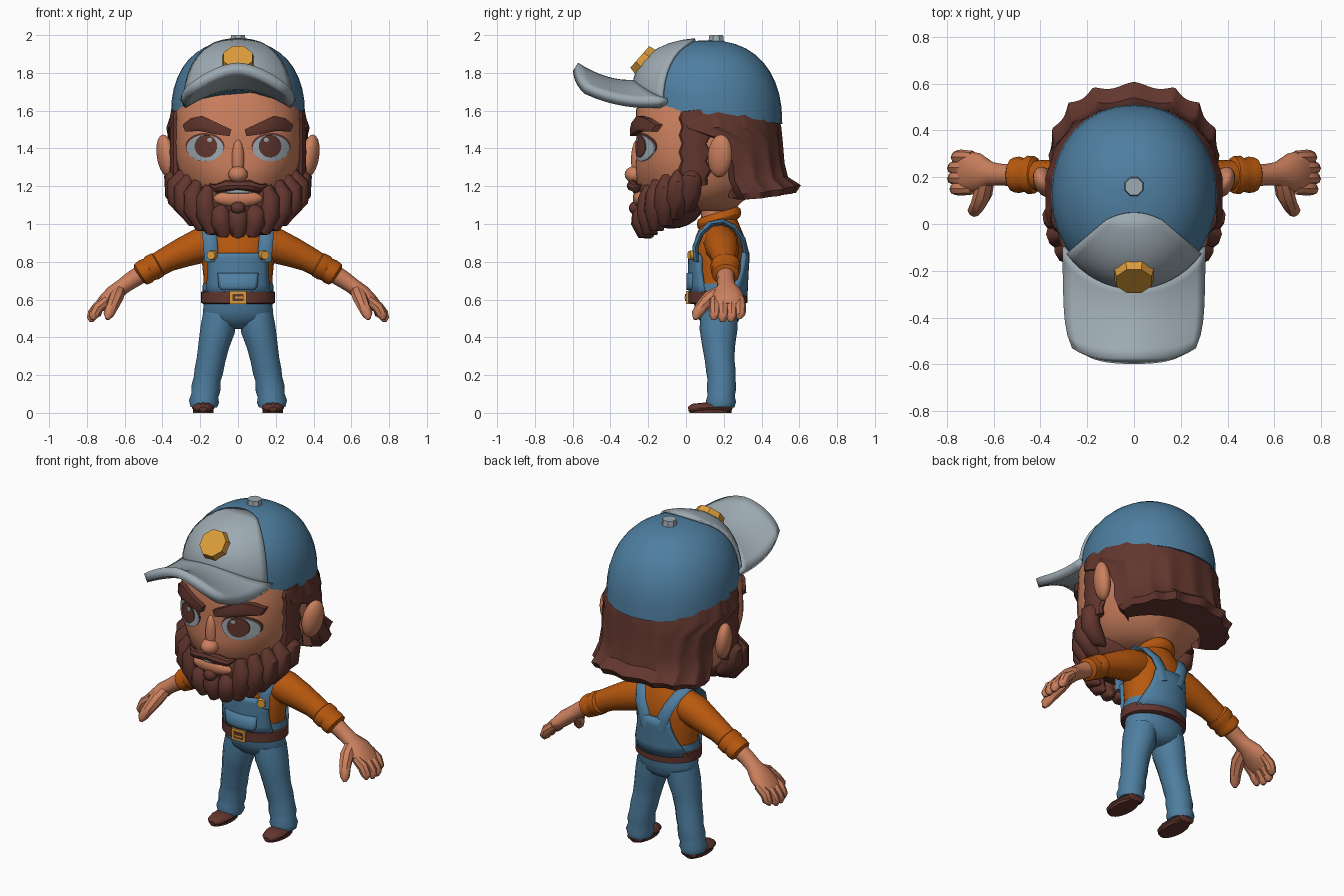
import bpy, bmesh, math
from math import sin, cos, pi, radians
from mathutils import Vector, Matrix, Euler

if "Cube" in bpy.data.objects:
    bpy.data.objects.remove(bpy.data.objects["Cube"])


def material(name, rgb):
    m = bpy.data.materials.new(name)
    m.diffuse_color = [((c / 255 + .055) / 1.055) ** 2.4 for c in rgb] + [1]
    m.use_nodes = True
    m.node_tree.nodes["Principled BSDF"].inputs["Base Color"].default_value = m.diffuse_color
    return m


BLUE = material("denim blue", (78, 126, 160))
GREY = material("light grey", (157, 170, 178))
ORANGE = material("shirt orange", (184, 88, 14))
SKIN = material("skin", (204, 128, 94))
BROWN = material("hair brown", (98, 54, 46))
GOLD = material("gold", (220, 156, 58))


def finish(name, bm, mat, mirror=False, angle=40, solid=0):
    bmesh.ops.recalc_face_normals(bm, faces=bm.faces)
    for side in ([1, -1] if mirror else [1]):
        if side < 0:
            bmesh.ops.scale(bm, vec=(-1, 1, 1), verts=bm.verts)
            bmesh.ops.reverse_faces(bm, faces=bm.faces)
        full = name + ("" if not mirror else "_left" if side > 0 else "_right")
        me = bpy.data.meshes.new(full)
        bm.to_mesh(me)
        me.materials.append(mat)
        me.shade_smooth()
        me.set_sharp_from_angle(angle=radians(angle))
        ob = bpy.data.objects.new(full, me)
        bpy.context.collection.objects.link(ob)
        if solid:
            mod = ob.modifiers.new("thickness", "SOLIDIFY")
            mod.thickness, mod.offset = solid, 0
    bm.free()


def loft(name, rows, mat, closed=True, **kw):
    """Skin rows of points; closed rows are capped at both ends."""
    bm = bmesh.new()
    vs = [[bm.verts.new(p) for p in r] for r in rows]
    n = len(rows[0])
    for a, b in zip(vs, vs[1:]):
        for i in range(n if closed else n - 1):
            k = (i + 1) % n
            bm.faces.new((a[i], a[k], b[k], b[i]))
    if closed:
        bm.faces.new(vs[0])
        bm.faces.new(vs[-1])
    finish(name, bm, mat, **kw)


def spow(v, p):
    return math.copysign(abs(v) ** p, v)


def rings(name, table, mat, n=32, **kw):
    """Stack of rounded outlines: z, centre y, x radius, y radius, squareness (2 = ellipse)."""
    loft(name, [[(rx * spow(sin(2 * pi * i / n), 2 / e), cy - ry * spow(cos(2 * pi * i / n), 2 / e), z)
                 for i in range(n)] for z, cy, rx, ry, e in table], mat, **kw)


def tube(name, pts, radii, mat, ref=(0, 1, 0), n=12, **kw):
    """Swept ellipse; radii are (along ref, across)."""
    pts, rows = [Vector(p) for p in pts], []
    for i, p in enumerate(pts):
        t = (pts[min(i + 1, len(pts) - 1)] - pts[max(i - 1, 0)]).normalized()
        s = (Vector(ref) - t * t.dot(Vector(ref))).normalized()
        u = t.cross(s)
        a, b = radii[i] if isinstance(radii[i], tuple) else (radii[i], radii[i])
        rows.append([p + s * a * cos(2 * pi * k / n) + u * b * sin(2 * pi * k / n) for k in range(n)])
    loft(name, rows, mat, **kw)


def place(loc, rot, scale):
    return Matrix.LocRotScale(Vector(loc), Euler(rot), Vector(scale))


def ball(name, loc, scale, mat, rot=(0, 0, 0), seg=16, **kw):
    bm = bmesh.new()
    bmesh.ops.create_uvsphere(bm, u_segments=seg, v_segments=seg // 2 + 2, radius=1, matrix=place(loc, rot, scale))
    finish(name, bm, mat, **kw)


def disc(name, loc, r, depth, mat, rot=(0, 0, 0), seg=8, taper=.88, scale=(1, 1, 1), **kw):
    bm = bmesh.new()
    bmesh.ops.create_cone(bm, cap_ends=True, segments=seg, radius1=r, radius2=r * taper, depth=depth,
                          matrix=place(loc, rot, scale) @ Matrix.Rotation(pi / seg, 4, 'Z'))
    finish(name, bm, mat, **kw)


def box(name, loc, size, mat, **kw):
    bm = bmesh.new()
    bmesh.ops.create_cube(bm, size=1, matrix=place(loc, (0, 0, 0), size))
    finish(name, bm, mat, **kw)


def surf_y(table, x, z, side=-1):
    """y of the front (-1) or back (+1) of a ring stack."""
    for a, b in zip(table, table[1:]):
        if z <= b[0]:
            break
    f = (z - a[0]) / (b[0] - a[0])
    _, cy, rx, ry, e = [p + (q - p) * f for p, q in zip(a, b)]
    return cy + side * ry * max(0, 1 - abs(x / rx) ** e) ** (1 / e)


# Head, neck, ears and nose
HEAD = [(1.07, .12, .12, .13, 2), (1.12, .06, .24, .24, 2), (1.2, .08, .3, .34, 2), (1.3, .085, .325, .352, 2.3),
        (1.36, .09, .333, .353, 2.6), (1.45, .09, .335, .353, 2.6), (1.6, .1, .335, .365, 2.5), (1.72, .11, .3, .34, 2.2)]
rings("head", HEAD, SKIN, n=48)
rings("neck", [(.96, .17, .09, .085, 2), (1.16, .16, .09, .09, 2)], SKIN, n=16)
ball("ear", (.382, .18, 1.36), (.045, .068, .115), SKIN, rot=(-.12, .12, -.35), mirror=True)
ball("nose_tip", (0, -.27, 1.262), (.052, .055, .045), SKIN)
ball("nose_bridge", (0, -.255, 1.34), (.034, .036, .11), SKIN)


def face_plate(name, outline, off, mat, **kw):
    """Plate that follows the face, from an x/z outline."""
    mx, mz = [sum(p[k] for p in outline) / len(outline) for k in (0, 1)]
    rows = []
    for s, d in ((1, -.01), (1, off), (.66, off * 1.05), (.33, off * 1.1), (.05, off * 1.1)):
        pts = [(mx + (x - mx) * s, mz + (z - mz) * s) for x, z in outline]
        rows.append([(x, surf_y(HEAD, x, z) - d, z) for x, z in pts])
    loft(name, rows, mat, mirror=True, **kw)


def oval(x, z, a, b, n=20):
    return [(x + a * cos(2 * pi * i / n), z + b * sin(2 * pi * i / n)) for i in range(n)]


# Eyes and brows
face_plate("lash_line", oval(.175, 1.412, .104, .07), .003, BROWN)
face_plate("eye_white", oval(.175, 1.402, .098, .07), .007, GREY)
face_plate("iris", oval(.17, 1.412, .06, .06), .012, BROWN)
face_plate("eye_glint", oval(.15, 1.445, .014, .012, 8), .016, GREY)
face_plate("eyebrow", [(.035, 1.5), (.045, 1.465), (.12, 1.475), (.2, 1.492), (.28, 1.49), (.293, 1.525),
                       (.25, 1.56), (.19, 1.573), (.11, 1.535)], .034, BROWN)

# Mouth and moustache
ball("lower_lip", (0, -.247, 1.135), (.13, .035, .045), SKIN)
ball("teeth", (0, -.262, 1.172), (.09, .02, .014), GREY, seg=12)
tube("moustache", [(-.01, -.285, 1.205), (.06, -.285, 1.203), (.115, -.262, 1.188), (.152, -.238, 1.208)],
     [.022, .03, .024, .006], BROWN, ref=(0, 0, 1), n=8, mirror=True)

# Beard made of lobes around the jaw
ball("beard_base", (0, -.08, 1.12), (.31, .18, .145), BROWN, seg=20)
ball("chin_tuft", (0, -.268, 1.085), (.04, .035, .035), BROWN, seg=10)
for i in range(-6, 7):
    th = radians(14.2 * i)
    s, c = spow(sin(th), .94), cos(th) ** .94
    top = 1.1 if abs(i) < 2 else 1.2 + .025 * (abs(i) - 2)
    low = .95 + .6 * (.26 - .26 * c)
    tube(f"beard_lobe_{i + 7}", [(.3 * s, .07 - .3 * c, top), (.34 * s, .06 - .293 * c, top * .72 + low * .28),
                                 (.336 * s, .05 - .287 * c, top * .36 + low * .64), (.27 * s, .04 - .26 * c, low),
                                 (.23 * s, .05 - .23 * c, low - .02)],
         [.028, .055, .057, .042, .008], BROWN, ref=(c, s, 0), n=10)

# Sideburns with a jagged front edge
tube("sideburn", [(.32 + .004 * (i % 2), .05 - .006 * (i % 2), 1.2 + .045 * i) for i in range(10)],
     [(.065, .03)] + [(.09, .042) if i % 2 else (.068, .036) for i in range(8)] + [(.07, .03)],
     BROWN, n=12, angle=30, mirror=True)

# Back hair with pleats, flared at the bottom: z, half sweep, x radius, y radius, pleat, lift at the back, power
HAIR = [(1.64, 112, .335, .355, 0, 0, 1), (1.51, 108, .385, .385, .02, 0, .9), (1.44, 82, .378, .392, .03, 0, .85),
        (1.32, 77, .372, .402, .03, 0, .82), (1.23, 77, .38, .42, .04, .02, .8), (1.155, 76, .392, .488, .05, .05, .76),
        (1.125, 72, .378, .462, .05, .04, .76), (1.14, 66, .29, .3, 0, 0, 1), (1.3, 66, .28, .29, 0, 0, 1)]
rows = []
for z, sweep, rx, ry, pleat, lift, p in HAIR:
    row = []
    for i in range(81):
        t = radians(sweep) * (i / 40 - 1)
        k = (1 - pleat * abs(sin(9 * t))) * (.86 if i in (0, 80) else 1)
        row.append((rx * k * spow(sin(t), p), .12 + ry * k * spow(cos(t), p), z + lift * max(0, cos(t)) ** 2))
    rows.append(row)
loft("back_hair", rows, BROWN, closed=False, angle=35)

# Cap dome, front panel, visor, button and badge
CY, RX, RY = .12, .355, .39


def cap_rim(t):
    return 1.576 + .047 * cos(t) + .085 * max(0, cos(t)) ** 3


def cap_point(t, a, off=0):
    r, f = max(0, cos(a)) ** .87, sin(a) ** .87
    p = .94 if cos(t) < 0 else 1
    base = cap_rim(t)
    return ((RX + off) * r * spow(sin(t), p), CY - (RY + off) * r * spow(cos(t), p), base + (1.972 + off - base) * f)


loft("cap_dome", [[cap_point(2 * pi * i / 32, a * pi / 20) for i in range(32)]
                  for a in (0, 1, 2, 3, 4, 5, 6, 7, 8, 9, 9.8)], BLUE)
rows = []
for i in range(17):
    t = radians(52) * (i / 8 - 1)
    qa, qb = 2.2 * (RX * sin(t)) ** 2, RY * cos(t)
    r = .07 / qb if qa < 1e-4 else (qb - math.sqrt(qb * qb - .28 * qa)) / (2 * qa)
    amax = math.acos(min(1, r) ** 1.15)
    rows.append([cap_point(t, amax * j / 8, .006) for j in range(9)])
loft("cap_front_panel", rows, GREY, closed=False, solid=.016)
rows = []
for j in range(9):
    v, row = j / 8, []
    for i in range(17):
        u = i / 8 - 1
        x = .292 * u
        t = math.asin(x / RX)
        y0, z0 = CY - (RY - .01) * cos(t), cap_rim(t) + .02 + .01 * cos(t) ** 3
        y1, z1 = -.585 + .05 * u ** 4, 1.832 - .12 * abs(u) ** 1.7
        row.append((x * (1 - .14 * v ** 6), y0 + (y1 - y0) * v, z0 + (z1 - z0) * v - .12 * v * (1 - v)))
    rows.append(row)
loft("cap_visor", rows, GREY, closed=False, solid=.052)
disc("cap_button", (0, .16, 1.981), .045, .038, GREY)
disc("cap_badge", (0, -.226, 1.868), .093, .05, GOLD, rot=(.85, 0, 0))

# Shirt, collar, sleeves and cuffs
TORSO = [(.6, .17, .178, .132, 2), (.72, .17, .183, .137, 2), (.84, .175, .195, .14, 2), (.93, .18, .185, .13, 2),
         (.99, .18, .14, .105, 2), (1.04, .18, .095, .085, 2)]
rings("shirt", TORSO, ORANGE, n=28)
rows = []
for i in range(10):
    b = 2 * pi * i / 10
    rows.append([((.088 + .026 * cos(b)) * sin(2 * pi * k / 20), .175 - (.092 + .026 * cos(b)) * cos(2 * pi * k / 20),
                  1.03 + .034 * sin(b) - .03 * cos(2 * pi * k / 20)) for k in range(20)])
loft("collar", rows + rows[:1], ORANGE)
tube("sleeve", [(.1, .18, .91), (.2, .19, .885), (.29, .2, .85), (.37, .205, .815), (.46, .21, .765)],
     [.09, .093, .08, .068, .062], ORANGE, mirror=True)
tube("cuff", [(.415, .21, .79), (.425, .21, .785), (.455, .21, .768), (.47, .21, .76), (.49, .21, .748),
              (.515, .21, .733), (.525, .21, .726)],
     [(.06, .055), (.08, .068), (.082, .07), (.072, .064), (.078, .068), (.074, .064), (.05, .045)], ORANGE, mirror=True)

# Forearms and hands
tube("forearm", [(.48, .21, .755), (.56, .21, .705), (.61, .215, .67), (.66, .222, .63), (.71, .222, .585), (.735, .222, .56)],
     [.05, .046, (.05, .042), (.08, .045), (.09, .038), (.085, .03)], SKIN, mirror=True)
for i in range(4):
    y, d = .152 + .045 * i, (.01, 0, 0, .015)[i]
    tube(f"finger_{i + 1}", [(.69, y, .6), (.74, y, .56), (.768 - d, y, .525), (.776 - d, y - .004, .5 + d), (.777 - d, y - .006, .482 + d)],
         [.026, .031, .029, .024, .01], SKIN, n=8, mirror=True)
tube("thumb", [(.63, .19, .645), (.645, .13, .61), (.665, .085, .565), (.685, .055, .52), (.692, .047, .495)],
     [.034, .04, .034, .028, .01], SKIN, ref=(1, 0, 0), n=8, mirror=True)


# Overalls: bib, back panel, pocket, hip band and straps
def torso_panel(name, spans, side, off, mat, solid):
    rows = [[(w * (i / 6 - 1), surf_y(TORSO, w * (i / 6 - 1), z, side) + side * off, z) for i in range(13)]
            for z, w in spans]
    loft(name, rows, mat, closed=False, solid=solid)


torso_panel("bib", [(.62, .165), (.68, .158), (.76, .152), (.82, .155), (.845, .14)], -1, .01, BLUE, .026)
torso_panel("bib_pocket", [(.65, .085), (.67, .1), (.74, .105)], -1, .024, BLUE, .016)
torso_panel("back_panel", [(.62, .17), (.68, .15), (.74, .125), (.8, .108), (.85, .1)], 1, .01, BLUE, .026)
rings("hip_band", [(.58, .17, .188, .14, 2), (.66, .17, .188, .142, 2), (.685, .17, .186, .14, 2)], BLUE)
tube("strap", [(.14, .055, .8), (.145, .05, .88), (.152, .078, .95), (.145, .13, 1.0), (.135, .19, 1.012), (.118, .25, .985),
               (.092, .3, .92), (.065, .317, .85), (.045, .318, .78)],
     [(.038, .016)] * 9, BLUE, ref=(1, 0, 0), n=8, mirror=True)
disc("strap_button", (.138, .03, .835), .027, .03, GOLD, rot=(pi / 2, 0, .4), seg=10, mirror=True)

# Belt and buckle
rings("belt", [(.576, .167, .18, .138, 2), (.583, .167, .196, .158, 2), (.64, .167, .196, .158, 2),
               (.647, .167, .18, .138, 2)], BROWN)
box("buckle", (0, .016, .611), (.092, .03, .068), GOLD)
box("buckle_opening", (0, 0, .611), (.058, .008, .038), BROWN)
box("buckle_prong", (.008, -.002, .611), (.05, .012, .01), GOLD)

# Trousers and shoes
rings("trouser_hips", [(.445, .18, .05, .05, 2), (.465, .18, .12, .085, 2), (.495, .175, .176, .108, 2),
                       (.54, .17, .185, .122, 2), (.6, .17, .18, .13, 2)], BLUE, n=24)
tube("trouser_leg", [(.095, .175, .52), (.108, .172, .44), (.128, .173, .36), (.143, .178, .28), (.155, .185, .22),
                     (.163, .188, .18), (.17, .188, .13), (.176, .186, .09), (.18, .185, .06), (.181, .185, .03)],
     [(.1, .09), (.1, .092), (.088, .082), (.078, .076), (.078, .076), (.074, .072), (.078, .078), (.072, .072), (.08, .08), (.072, .07)],
     BLUE, mirror=True)
tube("shoe", [(.182, .245, .022), (.182, .235, .025), (.182, .17, .028), (.184, .09, .027), (.185, .035, .024), (.185, .012, .02)],
     [(.035, .015), (.052, .025), (.056, .028), (.06, .027), (.045, .024), (.02, .012)], BROWN, ref=(1, 0, 0), mirror=True)
disc("shoe_sole", (.184, .13, .008), 1, 1, BROWN, seg=20, taper=1, scale=(.055, .112, .016), mirror=True)
